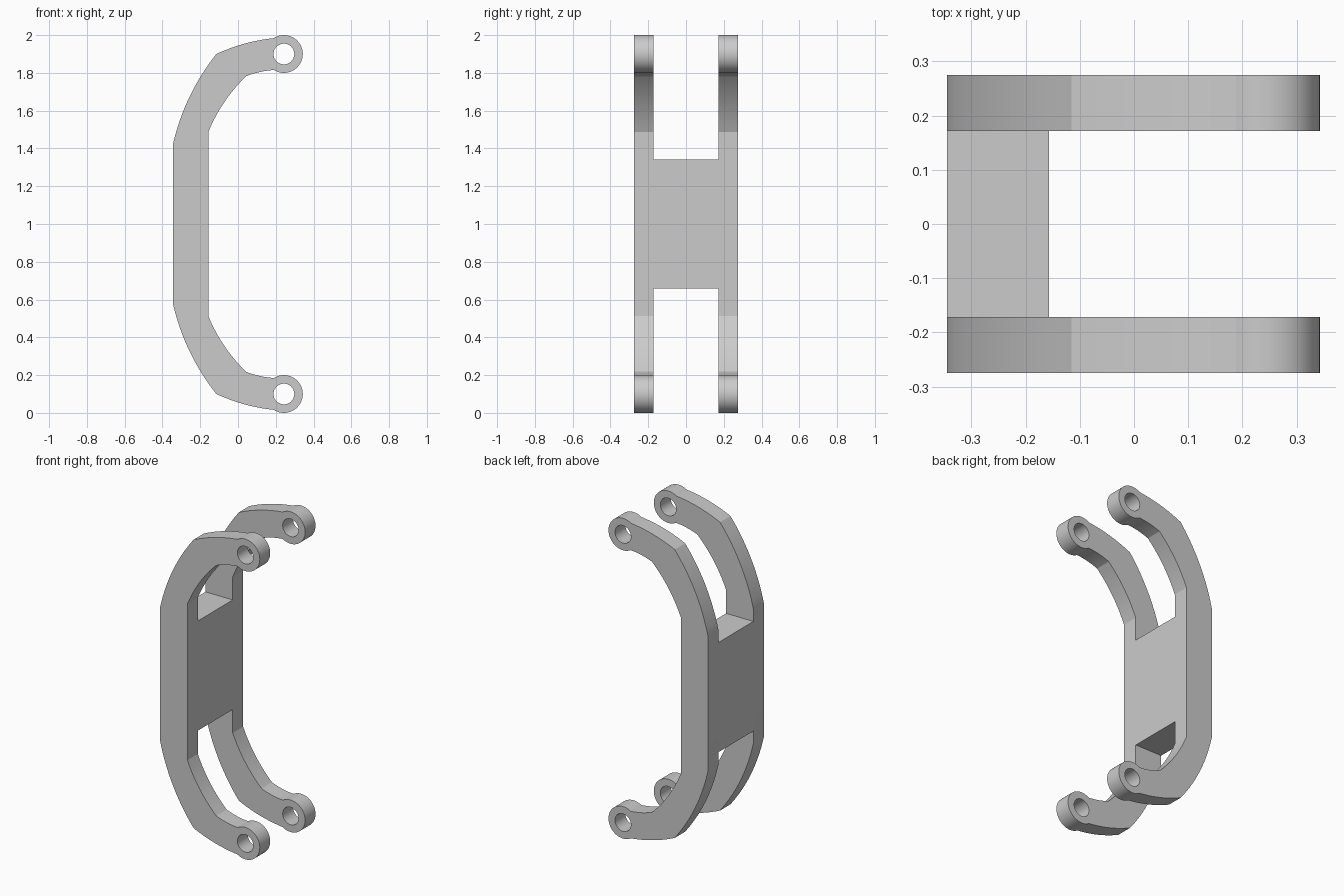
import bpy, math
from mathutils import Vector

cube = bpy.data.objects.get("Cube")
if cube:
    bpy.data.objects.remove(cube, do_unlink=True)

grey = bpy.data.materials.new("plain grey")
grey.use_nodes = True
colour = (0.6, 0.6, 0.6, 1)
grey.diffuse_color = colour
grey.node_tree.nodes["Principled BSDF"].inputs["Base Color"].default_value = colour

MID = 1.0                 # mirror height
BACK, INNER = -0.345, -0.157
Y_IN, Y_OUT = 0.172, 0.275
EYE = Vector((0.243, 1.9))
EYE_R, HOLE_R = 0.1, 0.055


def bow(a, b, sag, n=10):
    """Shallow arc from a to b, bulging to the left of travel by sag."""
    a, b = Vector(a), Vector(b)
    d = b - a
    side = Vector((-d.y, d.x)).normalized()
    return [a + d * t + side * sag * 4 * t * (1 - t)
            for t in (i / n for i in range(n + 1))]


def ring(centre, r, start, end, n):
    """Points on a circle between two angles in degrees."""
    return [centre + r * Vector((math.cos(t), math.sin(t)))
            for t in (math.radians(start + (end - start) * i / n) for i in range(n + 1))]


def flip(points):
    return [Vector((p.x, 2 * MID - p.y)) for p in reversed(points)]


# Upper half of the side plate outline, from the back edge round to the inner edge
eye_top = EYE + EYE_R * Vector((math.cos(math.radians(123)), math.sin(math.radians(123))))
eye_low = EYE + EYE_R * Vector((math.cos(math.radians(-122)), math.sin(math.radians(-122))))
upper = bow((BACK, 1.42), (-0.115, 1.9), 0.03)
upper += bow((-0.115, 1.9), eye_top, 0.013)[1:-1]
upper += ring(EYE, EYE_R, 123, -122, 40)
upper += bow(eye_low, (0.042, 1.782), -0.006)[1:]
upper += bow((0.042, 1.782), (INNER, 1.488), -0.018)[1:]
outline = upper + flip(upper)

hole = ring(EYE, HOLE_R, 0, 360, 32)[:-1]


def side_plate(name, y):
    """Flat C-shaped plate with a drilled eye at each end."""
    curve = bpy.data.curves.new(name, "CURVE")
    curve.dimensions = "2D"
    curve.fill_mode = "BOTH"
    curve.extrude = (Y_OUT - Y_IN) / 2
    for loop in (outline, hole, flip(hole)):
        spline = curve.splines.new("POLY")
        spline.points.add(len(loop) - 1)
        for point, p in zip(spline.points, loop):
            point.co = (p.x, p.y, 0, 1)
        spline.use_cyclic_u = True
    ob = bpy.data.objects.new(name, curve)
    bpy.context.collection.objects.link(ob)
    ob.location.y = y
    ob.rotation_euler.x = math.pi / 2
    bpy.ops.object.select_all(action="DESELECT")
    ob.select_set(True)
    bpy.context.view_layer.objects.active = ob
    bpy.ops.object.convert(target="MESH")
    ob = bpy.context.object
    # weld rim and caps so the shading angle can be judged
    bpy.ops.object.mode_set(mode="EDIT")
    bpy.ops.mesh.select_all(action="SELECT")
    bpy.ops.mesh.remove_doubles(threshold=0.0001)
    bpy.ops.mesh.normals_make_consistent(inside=False)
    bpy.ops.object.mode_set(mode="OBJECT")
    ob.data.materials.clear()
    ob.data.materials.append(grey)
    bpy.ops.object.shade_smooth_by_angle(angle=math.radians(15))


side_plate("front_plate", -(Y_IN + Y_OUT) / 2)
side_plate("back_plate", (Y_IN + Y_OUT) / 2)

# Web joining the two plates
bpy.ops.mesh.primitive_cube_add(size=1, location=((BACK + INNER) / 2, 0, MID))
web = bpy.context.object
web.name = "centre_web"
web.scale = (INNER - BACK, 2 * Y_IN, 0.685)
bpy.ops.object.transform_apply(location=False, rotation=False, scale=True)
web.data.materials.append(grey)
